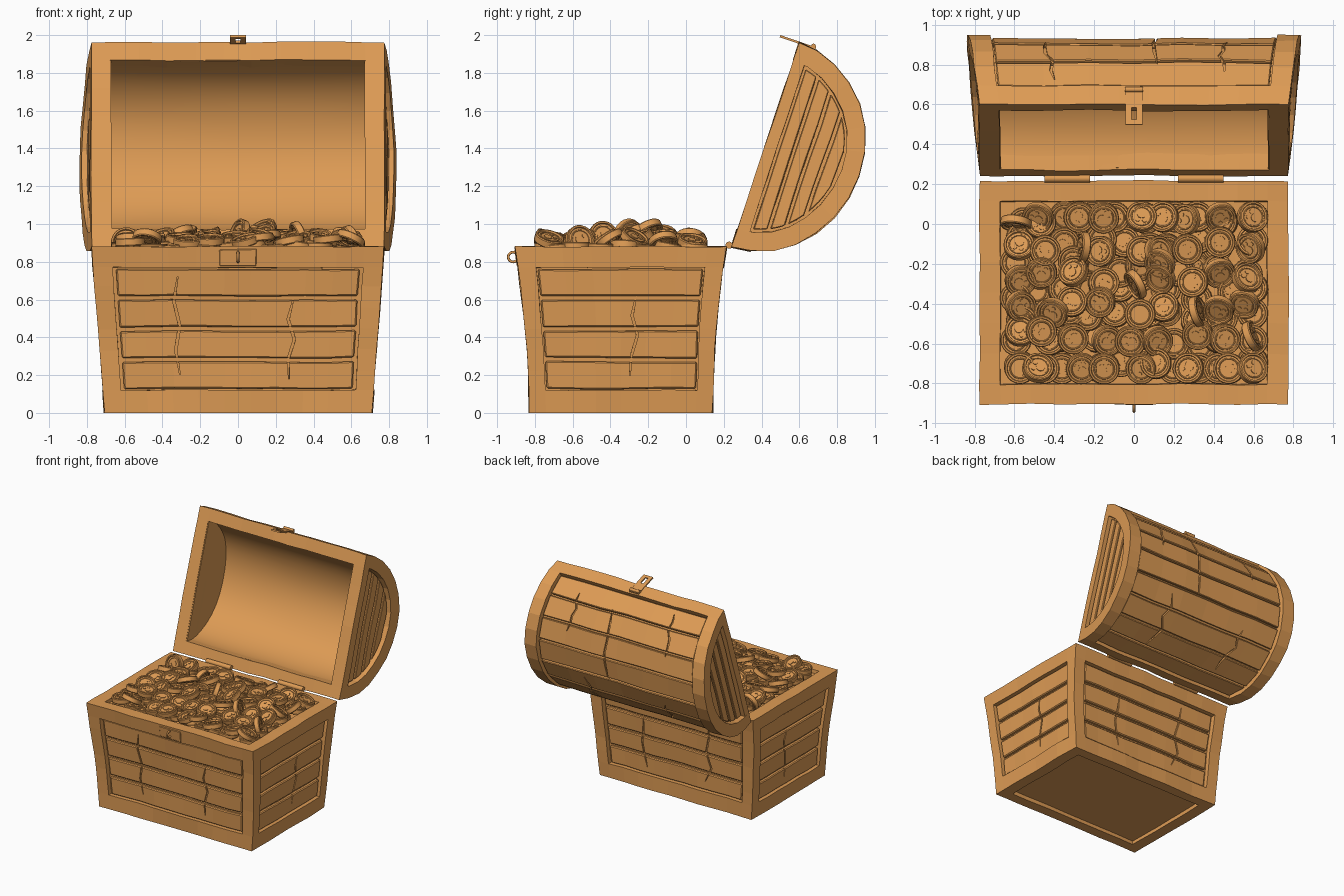
import bpy, bmesh, math, random
from mathutils import Vector, Matrix, Euler, noise

random.seed(7)
if "Cube" in bpy.data.objects:
    bpy.data.objects.remove(bpy.data.objects["Cube"])

wood = bpy.data.materials.new("warm_golden_brown")
wood.use_nodes = True
COLOUR = (0.73, 0.33, 0.09, 1)
wood.diffuse_color = COLOUR
wood.node_tree.nodes["Principled BSDF"].inputs["Base Color"].default_value = COLOUR

# overall sizes: base half width, half depth, height, centre; lid dome radii
HX, HY, H, CY = 0.775, 0.56, 0.88, -0.345
RU, RV = 0.57, 0.525
TILT_U, TILT_V = Vector((0, 0.316, 0.949)), Vector((0, 0.949, -0.316))
LID_ORIGIN = Vector((0, 0.42, 1.42))


def span(a, b, n):
    return [a + (b - a) * i / n for i in range(n + 1)]


def wobble(p, amount=0.008):
    """Hand-carved unevenness that keeps neighbouring parts together."""
    q = p + noise.noise_vector(p * 4) * amount
    q.z = max(q.z, 0) if p.z > 0.001 else 0
    return q


def base_warp(x, y, z):
    t = z / H
    return wobble(Vector((x * (0.916 + 0.084 * t),
                          CY + y * (0.866 + 0.134 * t ** 1.8), z)))


def lid_place(x, u, v):
    flare = 1 + 0.08 * max(v, 0) / RV
    return wobble(LID_ORIGIN + Vector((x * flare, 0, 0)) + TILT_U * u + TILT_V * v)


def dome_warp(x, a, d):
    return lid_place(x, (RU - d) * math.cos(a), (RV - d) * math.sin(a))


def end_warp(ru, rv):
    return lambda x, t, v: lid_place(x, t * ru * math.sqrt(max(0, 1 - (v / rv) ** 2)), v)


def plain(x, y, z):
    return Vector((x, y, z))


def block(bm, xs, ys, zs, warp):
    """Box with the given slices on each axis, bent by warp."""
    axes, verts = (xs, ys, zs), {}

    def vert(key):
        if key not in verts:
            verts[key] = bm.verts.new(warp(*(axes[k][key[k]] for k in range(3))))
        return verts[key]

    for k in range(3):
        a, b = (k + 1) % 3, (k + 2) % 3
        for end in (0, len(axes[k]) - 1):
            for i in range(len(axes[a]) - 1):
                for j in range(len(axes[b]) - 1):
                    quad = []
                    for di, dj in ((0, 0), (1, 0), (1, 1), (0, 1)):
                        key = [end] * 3
                        key[a], key[b] = i + di, j + dj
                        quad.append(vert(tuple(key)))
                    bm.faces.new(quad)


def finish(name, bm, bevel=0, smooth=False):
    bmesh.ops.recalc_face_normals(bm, faces=bm.faces)
    mesh = bpy.data.meshes.new(name)
    bm.to_mesh(mesh)
    bm.free()
    mesh.materials.append(wood)
    if smooth:
        mesh.shade_smooth()
        mesh.set_sharp_from_angle(angle=0.6)
    obj = bpy.data.objects.new(name, mesh)
    bpy.context.collection.objects.link(obj)
    if bevel:
        mod = obj.modifiers.new("bevel", "BEVEL")
        mod.width, mod.segments, mod.limit_method = bevel, 1, "ANGLE"
    return obj


def crack(target, path, to_point):
    """Cut a thin tapering zigzag split; to_point maps (along, across, depth)."""
    bm, last = bmesh.new(), len(path) - 1

    def warp(s, t, d):
        p, q = path[round(s)]
        width = 0.007 if 0 < s < last else 0.002
        return to_point(p + t * width, q, d)

    block(bm, span(0, last, last), [-1, 1], [-1, 1], warp)
    cutter = finish(target.name + "_crack_cutter", bm)
    cutter.hide_render = True
    cutter.hide_viewport = True
    mod = target.modifiers.new("crack", "BOOLEAN")
    mod.operation, mod.solver, mod.object = "DIFFERENCE", "EXACT", cutter


def zigzag(p, q0, q1, n=4):
    return [(p + random.uniform(-0.03, 0.03), q) for q in span(q0, q1, n)]


# base frame: corner posts and rails
bm = bmesh.new()
post_z = [0, 0.12] + span(0.22, 0.67, 4) + [0.77, H]
for s in (-1, 1):
    side_x, side_y = [s * 0.67, s * HX], [s * 0.46, s * HY]
    for r in (-1, 1):
        block(bm, side_x, [r * 0.46, r * HY], post_z, base_warp)
    for z in ([0, 0.12], [0.77, H]):
        block(bm, span(-0.67, 0.67, 9), side_y, z, base_warp)
        block(bm, side_x, span(-0.46, 0.46, 6), z, base_warp)
finish("base_frame", bm)

# base inner walls and floor
bm = bmesh.new()
for s in (-1, 1):
    block(bm, span(-0.68, 0.68, 9), [s * 0.46, s * 0.515], span(0.1, 0.79, 5), base_warp)
    block(bm, [s * 0.67, s * 0.73], span(-0.47, 0.47, 6), span(0.1, 0.79, 5), base_warp)
block(bm, [-0.69, 0.69], [-0.48, 0.48], [0.03, 0.06], base_warp)
finish("base_walls_and_floor", bm)

# base planks, four to a side, with splits
ROWS = [(z, z + 0.143) for z in span(0.127, 0.619, 3)]
for s, long_name, short_name in ((-1, "front", "right"), (1, "back", "left")):
    bm = bmesh.new()
    for z0, z1 in ROWS:
        block(bm, span(-0.652, 0.652, 9), [s * 0.505, s * 0.542], [z0, z1], base_warp)
    planks = finish(long_name + "_planks", bm, 0.007)
    for x, z0, z1 in ((0.3, 0.18, 0.6), (-0.32, 0.2, 0.72)):
        crack(planks, zigzag(x, z0, z1),
              lambda p, q, d, s=s: base_warp(p, s * (0.548 + 0.018 * d), q))
    bm = bmesh.new()
    for z0, z1 in ROWS:
        block(bm, [s * 0.715, s * 0.757], span(-0.452, 0.452, 6), [z0, z1], base_warp)
    planks = finish(short_name + "_planks", bm, 0.007)
    crack(planks, zigzag(0.08, 0.2, 0.62),
          lambda p, q, d, s=s: base_warp(s * (0.763 + 0.018 * d), p, q))

# lid frame: curved end bands, straight end rails, long rims
EDGE = 0.2
arc = [0] + span(EDGE, math.pi - EDGE, 12) + [math.pi]
bm = bmesh.new()
for s in (-1, 1):
    block(bm, [s * 0.675, s * HX], arc, [0, 0.1], dome_warp)
    block(bm, [s * 0.675, s * HX], span(-0.475, 0.475, 6), [0, 0.065], lid_place)
for a0, a1 in ((0, EDGE), (math.pi - EDGE, math.pi)):
    block(bm, span(-0.675, 0.675, 9), [a0, a1], [0, 0.1], dome_warp)
finish("lid_frame", bm)

# lid lining and end backing
bm = bmesh.new()
block(bm, span(-0.68, 0.68, 4), span(0.02, math.pi - 0.02, 24), [0.05, 0.1], dome_warp)
finish("lid_lining", bm, smooth=True)
bm = bmesh.new()
for s in (-1, 1):
    block(bm, [s * 0.67, s * 0.715], span(-1, 1, 2), span(0.005, 0.46, 12), end_warp(0.51, 0.465))
finish("lid_end_backing", bm)

# lid planks around the dome, with splits
bm = bmesh.new()
count = 8
step = (math.pi - 2 * EDGE) / count
for i in range(count):
    a = EDGE + i * step
    block(bm, span(-0.668, 0.668, 6), [a + 0.015, a + step - 0.015], [0.018, 0.06], dome_warp)
planks = finish("lid_planks", bm, 0.006)
for x, a0, a1 in ((-0.4, 0.3, 0.95), (0.1, 0.5, 1.6), (0.42, 0.4, 1.0), (0.3, 1.7, 2.6), (-0.35, 1.8, 2.5)):
    crack(planks, zigzag(x, a0, a1, 5), lambda p, q, d: dome_warp(p, q, 0.015 + 0.02 * d))

# lid end strips
bm = bmesh.new()
for s in (-1, 1):
    for v in span(0.078, 0.333, 3):
        block(bm, [s * 0.7, s * 0.752], span(-1, 1, 4), span(v, v + 0.07, 4), end_warp(0.455, 0.412))
finish("lid_end_strips", bm, 0.005)


# hinges
def rod(name, x0, x1, y, z, r):
    bm = bmesh.new()
    move = Matrix.Translation(((x0 + x1) / 2, y, z)) @ Matrix.Rotation(math.pi / 2, 4, "Y")
    bmesh.ops.create_cone(bm, cap_ends=True, segments=12, radius1=r, radius2=r,
                          depth=x1 - x0, matrix=move)
    return finish(name, bm, smooth=True)


for name, x in (("right", -0.335), ("left", 0.335)):
    rod(name + "_hinge", x - 0.115, x + 0.115, 0.228, 0.888, 0.019)

# hasp with a slot, hinged on the lid rim
bm = bmesh.new()
for xs, ys in (([-0.043, -0.013], [0, 0.2]), ([0.013, 0.043], [0, 0.2]),
               ([-0.013, 0.013], [0, 0.025]), ([-0.013, 0.013], [0.09, 0.2])):
    block(bm, xs, ys, [-0.012, 0], plain)
bmesh.ops.transform(bm, verts=bm.verts, matrix=Matrix.Translation((0, 0.5, 2))
                    @ Matrix.Rotation(-0.33, 4, "X"))
finish("hasp", bm)
rod("hasp_pin", -0.045, 0.045, 0.675, 1.942, 0.013)

# lock plate and ring
bm = bmesh.new()
block(bm, [-0.1, 0.1], [-0.566, -0.55], [0.778, 0.864], base_warp)
finish("lock_plate", bm, 0.004)
bpy.ops.mesh.primitive_torus_add(major_radius=0.026, minor_radius=0.007, major_segments=20,
                                 minor_segments=8, location=(0, -0.915, 0.825),
                                 rotation=(0, math.pi / 2, 0))
ring = bpy.context.object
ring.name = "lock_ring"
ring.data.materials.append(wood)
ring.data.shade_smooth()

# coin: turned profile with rims and a raised face device on both sides
half = [(0, 0.012), (0.046, 0.012), (0.048, 0.016), (0.052, 0.016), (0.054, 0.012),
        (0.063, 0.012), (0.066, 0.021), (0.074, 0.021), (0.078, 0.016)]
profile = half + [(r, -z) for r, z in reversed(half)]
bm = bmesh.new()
ring_verts = [bm.verts.new((r, 0, z)) for r, z in profile]
edges = [bm.edges.new(pair) for pair in zip(ring_verts, ring_verts[1:])]
bmesh.ops.spin(bm, geom=ring_verts + edges, axis=(0, 0, 1), cent=(0, 0, 0),
               angle=2 * math.pi, steps=22)
bmesh.ops.remove_doubles(bm, verts=bm.verts, dist=0.0001)
for x, y, r in ((0, 0.01, 0.022), (-0.017, -0.022, 0.011), (0.017, -0.022, 0.011)):
    bmesh.ops.create_cone(bm, cap_ends=True, segments=10, radius1=r, radius2=r, depth=0.034,
                          matrix=Matrix.Translation((x, y, 0)))
coin = finish("coin", bm, smooth=True)


def place_coin(obj, x, y, z, tilt):
    obj.location = (x, y, z)
    turn = random.uniform(0, 2 * math.pi)
    obj.rotation_euler = (Matrix.Rotation(turn, 3, "Z") @ Matrix.Rotation(tilt, 3, "X")
                          @ Matrix.Rotation(random.uniform(0, 6), 3, "Z")).to_euler()


# treasure: a flat lower layer, then a tumbled upper layer heaped in the middle
place_coin(coin, 0.13, -0.2, 0.97, 0.6)
for layer, (cols, rows) in enumerate(((10, 7), (9, 6))):
    for i, gx in enumerate(span(-0.59, 0.59, cols - 1)):
        for j, gy in enumerate(span(-0.375, 0.375, rows - 1)):
            x = max(-0.595, min(0.595, gx + random.uniform(-0.04, 0.04)))
            y = max(-0.38, min(0.38, gy + random.uniform(-0.035, 0.035)))
            heap = 1 - max(abs(x) / 0.6, abs(y) / 0.38) ** 2
            tilt = random.uniform(0, 0.3 + 0.35 * layer)
            if layer and (i * rows + j) % 11 == 5:
                tilt = 1.25
            z = 0.875 + layer * (0.035 + 0.03 * heap) + random.uniform(-0.012, 0.012)
            piece = bpy.data.objects.new("coin", coin.data)
            bpy.context.collection.objects.link(piece)
            place_coin(piece, x, CY + y, z, tilt)

bm = bmesh.new()
block(bm, span(-0.68, 0.68, 8), span(-0.465, 0.465, 6), [0.78, 0.85], base_warp)
finish("coin_bed", bm)
